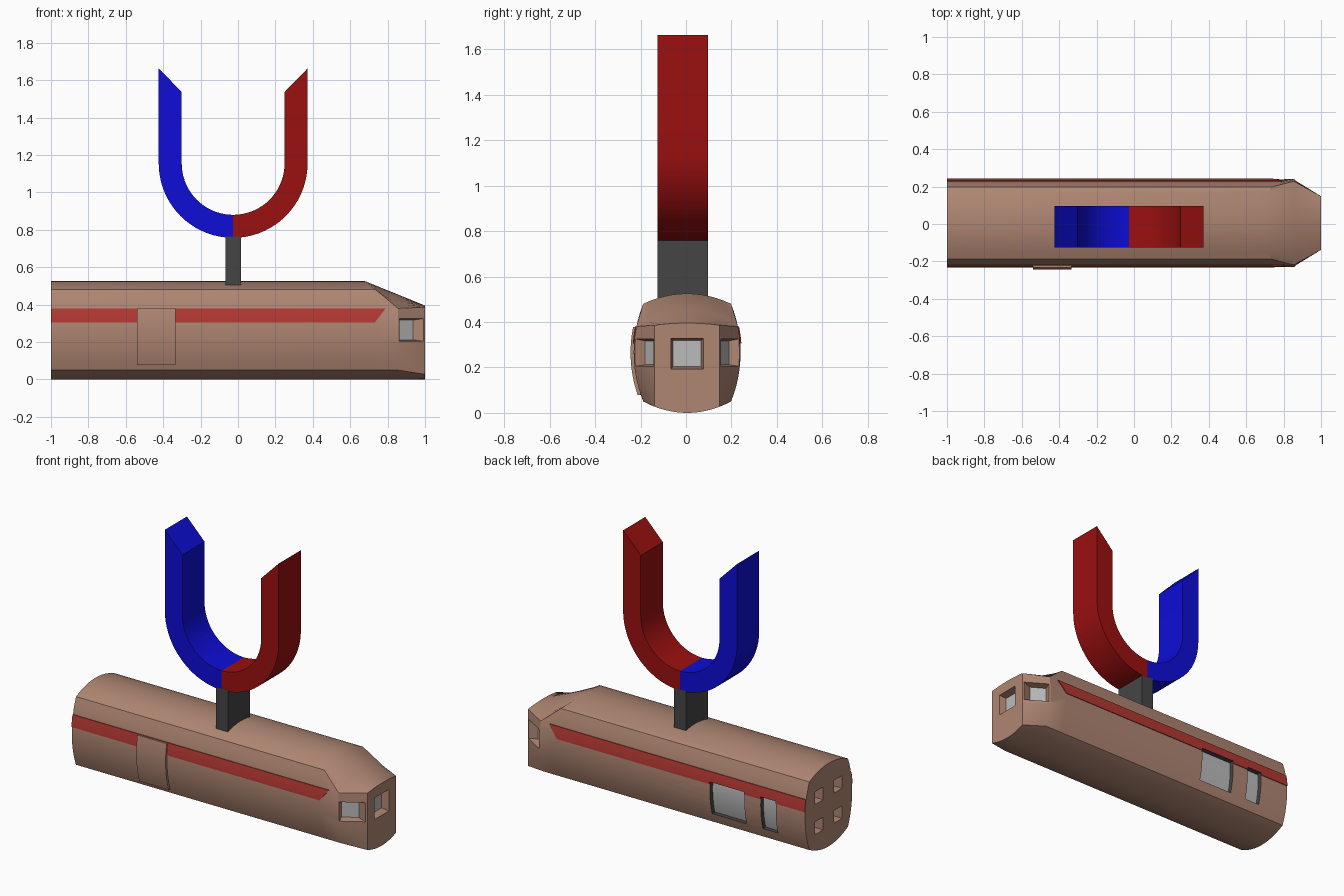
import bpy, bmesh, math
from math import sin, cos, pi, sqrt, radians

if "Cube" in bpy.data.objects:
    bpy.data.objects.remove(bpy.data.objects["Cube"])


def material(name, rgb):
    m = bpy.data.materials.new(name)
    m.use_nodes = True
    m.diffuse_color = (*rgb, 1)
    m.node_tree.nodes["Principled BSDF"].inputs["Base Color"].default_value = (*rgb, 1)
    return m


BROWN = material("warm brown", (0.43, 0.24, 0.17))
STRIPE = material("stripe red", (0.45, 0.04, 0.032))
RED = material("deep red", (0.33, 0.005, 0.005))
BLUE = material("strong blue", (0.004, 0.004, 0.68))
DARK = material("dark grey", (0.06, 0.06, 0.06))
GLASS = material("light grey", (0.5, 0.5, 0.5))

CY = 0.005          # centre line of the body
MID, HALF, WIDE, CORNER = 0.265, 0.215, 0.235, 0.193
RAD = (HALF**2 + (WIDE - CORNER)**2) / (2 * (WIDE - CORNER))


def side_y(z):
    """Half width of the bulging body side at height z."""
    return WIDE - RAD + sqrt(RAD**2 - (z - MID)**2)


def make(name, verts, faces, mats, rule=None):
    """Mesh object with outward normals; rule(face index) picks the material."""
    me = bpy.data.meshes.new(name)
    me.from_pydata(verts, [], faces)
    for m in mats:
        me.materials.append(m)
    if rule:
        for p in me.polygons:
            p.material_index = rule(p.index)
    bm = bmesh.new()
    bm.from_mesh(me)
    bmesh.ops.recalc_face_normals(bm, faces=bm.faces)
    bm.to_mesh(me)
    bm.free()
    ob = bpy.data.objects.new(name, me)
    bpy.context.collection.objects.link(ob)
    return ob


def loft(name, rings, mats, rule=None):
    """Closed skin through equal rings, with both ends capped."""
    n = len(rings[0])
    faces = [(r * n + i, r * n + (i + 1) % n, (r + 1) * n + (i + 1) % n, (r + 1) * n + i)
             for r in range(len(rings) - 1) for i in range(n)]
    last = (len(rings) - 1) * n
    faces += [tuple(range(n)), tuple(range(last, last + n))]
    return make(name, [p for ring in rings for p in ring], faces, mats, rule)


def smooth(ob):
    bpy.ops.object.select_all(action="DESELECT")
    ob.select_set(True)
    bpy.context.view_layer.objects.active = ob
    bpy.ops.object.shade_smooth_by_angle(angle=radians(30))


def cut(ob, cutter):
    mod = ob.modifiers.new("cut", "BOOLEAN")
    mod.operation, mod.solver, mod.object = "DIFFERENCE", "EXACT", cutter
    mod.material_mode = "TRANSFER"
    bpy.ops.object.select_all(action="DESELECT")
    ob.select_set(True)
    bpy.context.view_layer.objects.active = ob
    bpy.ops.object.modifier_apply(modifier=mod.name)


# Body: four bowed sides, lofted into a tapered nose
def bottom_z(y):
    return 0.05 * (y / CORNER)**2


def section(x_mid, x_edge, top_w, z_edge, z_top, low_w, straight=False, n=12):
    def x(y):
        return x_mid + (x_edge - x_mid) * (y / top_w)**2

    z_low = bottom_z(low_w)
    pts = []
    for i in range(n):
        y = top_w * (2 * i / n - 1)
        pts.append((x(y), y, z_top + (z_edge - z_top) * (y / top_w)**2))
    right = []
    for i in range(n + 1):
        z = z_edge + (z_low - z_edge) * i / n
        right.append((x_edge, top_w if straight else side_y(z), z))
    pts += right[:-1]
    for i in range(n):
        y = low_w * (1 - 2 * i / n)
        pts.append((x_edge, y, bottom_z(y)))
    pts += [(px, -py, pz) for px, py, pz in right[:0:-1]]
    return [(px, py + CY, pz) for px, py, pz in pts]


body = loft("body", [
    section(-1, -1, CORNER, 0.48, 0.525, CORNER),
    section(0.68, 0.735, CORNER, 0.48, 0.525, CORNER),
    section(0.855, 0.855, side_y(0.38), 0.38, 0.454, CORNER),
    section(1, 1, 0.143, 0.386, 0.395, 0.143, True)], [BROWN])


# Curved plates that follow the body side
def side_plate(name, side, x0, x1, z0, z1, t_in, t_out, mats, slant=0, rule=None, n=10):
    rings = []
    for i in range(n + 1):
        z = z0 + (z1 - z0) * i / n
        xe = x1 + slant * (i / n - 1)
        yi, yo = (CY + side * (side_y(z) + t) for t in (t_in, t_out))
        rings.append([(x0, yi, z), (xe, yi, z), (xe, yo, z), (x0, yo, z)])
    return loft(name, rings, mats, rule)


stripes = {}
for side, label in ((-1, "right"), (1, "left")):
    stripes[side] = side_plate(label + "_stripe", side, -1, 0.79, 0.305, 0.38,
                               -0.004, 0.005, [STRIPE], slant=0.058)
door = side_plate("door", -1, -0.54, -0.335, 0.078, 0.378, -0.005, 0.014, [BROWN])

# Side windows: dark reveals with a curved light pane
cutters = []
for x0, x1 in ((-0.795, -0.69), (-0.576, -0.335)):
    c = side_plate("window_cutter", 1, x0, x1, 0.11, 0.32, -0.028, 0.04, [DARK, GLASS],
                   rule=lambda i: int(i % 4 == 0 and i < 40))
    cut(stripes[1], c)
    cutters.append(c)


# Nose windows and tail sockets: tapered recesses
def recess(outer, inner, mats):
    grown = [tuple(o + 0.5 * (o - i) for o, i in zip(p, q)) for p, q in zip(outer, inner)]
    cutters.append(loft("recess_cutter", [grown, inner], mats,
                        lambda i: int(i == 5 and len(mats) > 1)))


def rect_x(x, y, z0, z1, w):
    return [(x, y - w, z0), (x, y + w, z0), (x, y + w, z1), (x, y - w, z1)]


def rect_slant(a, b, z0, z1, side):
    (xa, ya), (xb, yb) = [(x, CY + side * y) for x, y in (a, b)]
    return [(xa, ya, z0), (xb, yb, z0), (xb, yb, z1), (xa, ya, z1)]


recess(rect_x(1, CY, 0.192, 0.328, 0.072), rect_x(0.955, CY, 0.203, 0.318, 0.062),
       [BROWN, GLASS])
for side in (-1, 1):
    recess(rect_slant((0.862, 0.226), (0.99, 0.148), 0.205, 0.325, side),
           rect_slant((0.85, 0.185), (0.935, 0.135), 0.212, 0.317, side), [BROWN, GLASS])
    for z in (0.165, 0.355):
        y = CY + side * 0.095
        recess(rect_x(-1, y, z - 0.04, z + 0.04, 0.04),
               rect_x(-0.9, y, z - 0.04, z + 0.04, 0.04), [BROWN])

for c in cutters:
    cut(body, c)
for c in cutters:
    bpy.data.objects.remove(c)

# Stem and two-coloured horseshoe magnet
Y0, Y1 = -0.125, 0.096
MX, MZ, OUTER, INNER = -0.026, 1.155, 0.398, 0.275
stem = loft("stem", [[(x, y, z) for x, y in ((-0.067, Y0), (0.016, Y0), (0.016, Y1), (-0.067, Y1))]
                     for z in (0.48, 0.765)], [DARK])


def magnet_half(name, side, mat, n=18):
    rings = []
    for i in range(n + 2):
        a = min(i, n) / n * pi / 2
        ring = []
        for r, tip in ((OUTER, 1.663), (INNER, 1.537)):
            x, z = MX + side * r * sin(a), MZ - r * cos(a)
            ring.append((x, tip if i > n else z))
        (xo, zo), (xi, zi) = ring
        rings.append([(xo, Y0, zo), (xi, Y0, zi), (xi, Y1, zi), (xo, Y1, zo)])
    return loft(name, rings, [mat])


halves = [magnet_half("magnet_right_half", -1, BLUE), magnet_half("magnet_left_half", 1, RED)]

for ob in [body, door, *stripes.values(), *halves]:
    smooth(ob)
